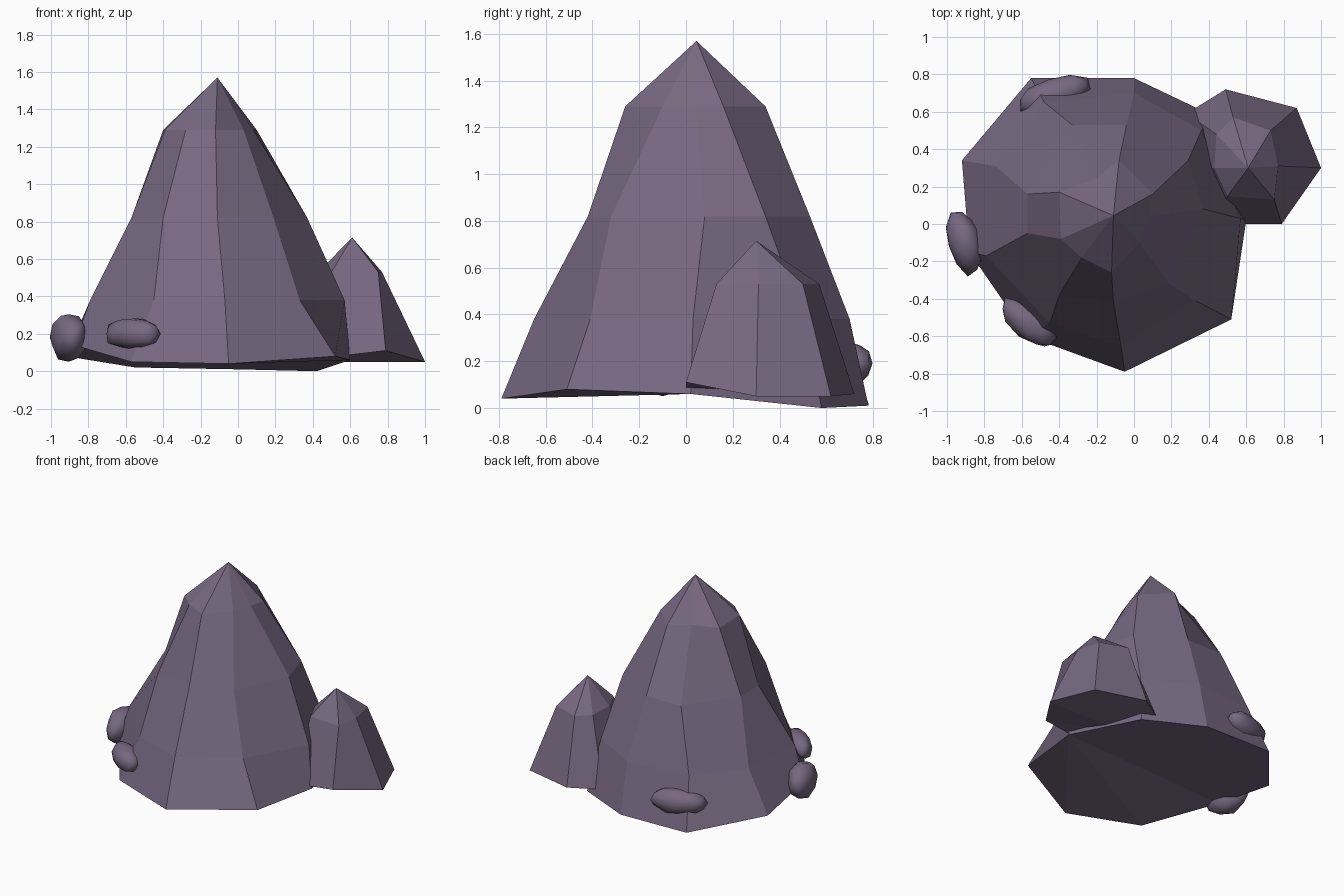
import bpy, bmesh, math, random
from mathutils import Vector

if "Cube" in bpy.data.objects:
    bpy.data.objects.remove(bpy.data.objects["Cube"])

random.seed(4)
stone = bpy.data.materials.new("purple grey stone")
stone.diffuse_color = (0.185, 0.14, 0.22, 1)
stone.use_nodes = True
stone.node_tree.nodes["Principled BSDF"].inputs["Base Color"].default_value = stone.diffuse_color


def finish(bm, name, smooth):
    bmesh.ops.recalc_face_normals(bm, faces=bm.faces[:])
    mesh = bpy.data.meshes.new(name)
    bm.to_mesh(mesh)
    bm.free()
    mesh.materials.append(stone)
    for p in mesh.polygons:
        p.use_smooth = smooth
    ob = bpy.data.objects.new(name, mesh)
    bpy.context.collection.objects.link(ob)
    return ob


def peak(name, base, rings, apex):
    """Faceted spire: uneven base outline, rings at set heights, one tip."""
    bm = bmesh.new()
    loops = [[bm.verts.new(p) for p in base]]
    for z, pts in rings:
        loops.append([bm.verts.new((x, y, z)) for x, y in pts])
    tip = bm.verts.new(apex)
    n = len(base)
    for i in range(n):
        j = (i + 1) % n
        for lo, hi in zip(loops, loops[1:]):
            bm.faces.new((lo[i], lo[j], hi[j], hi[i]))
        bm.faces.new((loops[-1][i], loops[-1][j], tip))
    bm.faces.new(loops[0][::-1])
    bmesh.ops.triangulate(bm, faces=[f for f in bm.faces if len(f.verts) > 4])
    return finish(bm, name, False)


def pebble(name, centre, size, turn):
    """Squashed, slightly lumpy smooth stone."""
    bm = bmesh.new()
    bmesh.ops.create_icosphere(bm, subdivisions=2, radius=1)
    c, s = math.cos(turn), math.sin(turn)
    for v in bm.verts:
        k = random.uniform(0.9, 1.06)
        x, y, z = (v.co[a] * size[a] * k for a in range(3))
        v.co = Vector((x * c - y * s, x * s + y * c, z)) + Vector(centre)
    return finish(bm, name, True)


# large spire, corners counter-clockwise from the front
peak("large_rock",
     [(-.05, -.79, .04), (.52, -.51, .08), (.60, .02, .06),
      (.42, .58, 0), (0, .78, .01), (-.55, .78, .02),
      (-.92, .34, .08), (-.88, -.15, .14), (-.57, -.60, .05)],
     [(.38, [(-.07, -.65), (.33, -.41), (.57, .03), (.36, .50), (0, .70),
             (-.48, .65), (-.74, .31), (-.79, -.17), (-.45, -.53)]),
      (.82, [(-.11, -.42), (.19, -.32), (.37, .08), (.29, .34), (-.04, .53),
             (-.33, .53), (-.57, .16), (-.57, -.05), (-.40, -.38)]),
      (1.29, [(-.12, -.26), (.03, -.10), (.08, .04), (.10, .16), (-.08, .34),
              (-.21, .24), (-.40, .17), (-.39, -.08), (-.28, -.18)])],
     (-.11, .045, 1.57))

# small spire leaning on the right side
peak("small_rock",
     [(.79, 0, .11), (1.0, .30, .05), (.87, .62, .05), (.49, .72, .06),
      (.28, .59, .05), (.28, .30, .05), (.45, 0, .07)],
     [(.53, [(.75, .13), (.77, .31), (.73, .50), (.53, .57),
             (.44, .48), (.43, .30), (.50, .15)])],
     (.61, .30, .715))

# pebbles around the foot
pebble("back_pebble", (-.43, .69, .19), (.205, .095, .095), math.radians(18))
pebble("left_pebble", (-.905, -.10, .18), (.18, .095, .13), math.radians(-75))
pebble("front_pebble", (-.56, -.53, .20), (.185, .09, .09), math.radians(-37))
